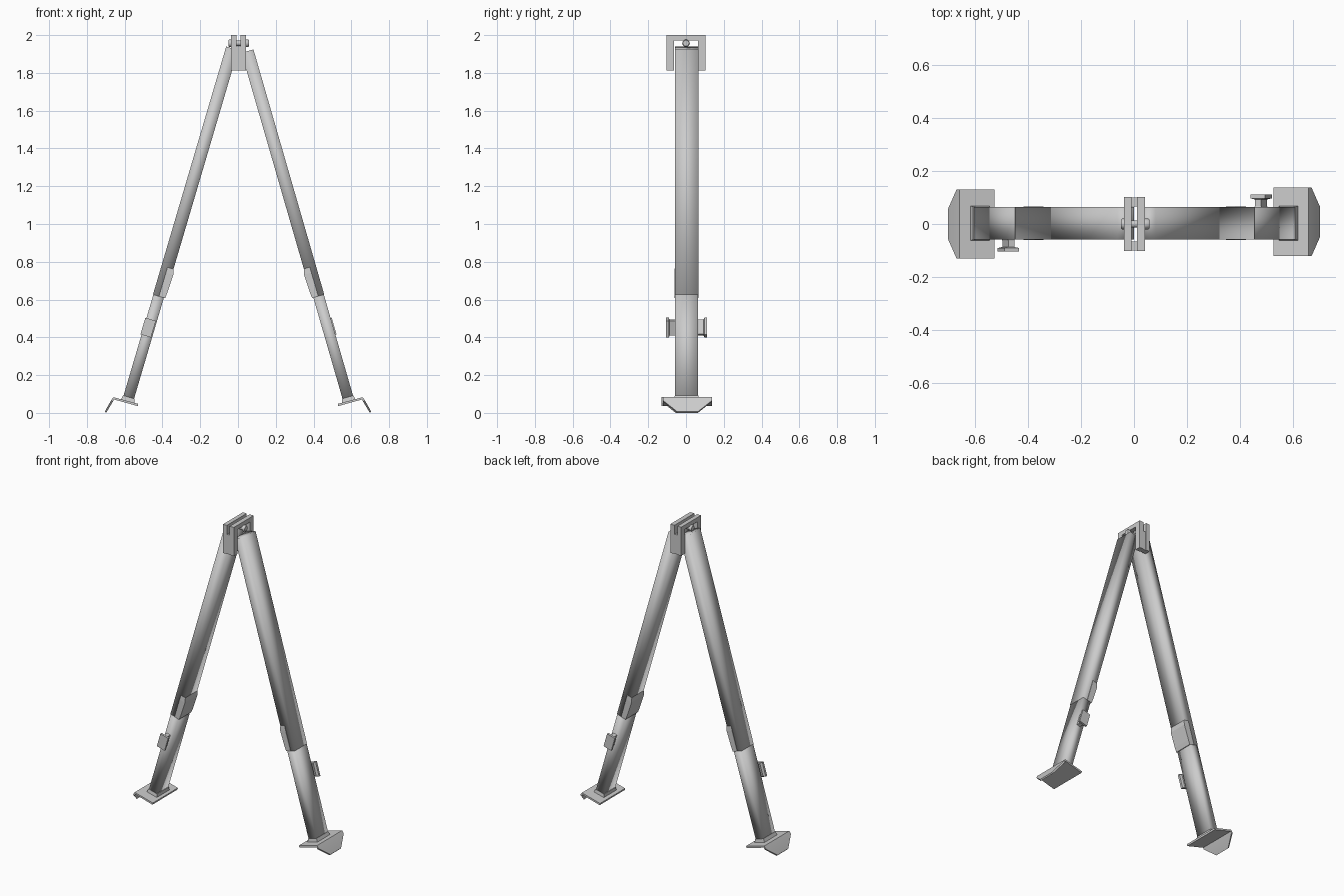
import bpy, bmesh, math
from mathutils import Vector

if "Cube" in bpy.data.objects:
    bpy.data.objects.remove(bpy.data.objects["Cube"])

steel = bpy.data.materials.new("grey steel")
steel.diffuse_color = (0.6, 0.6, 0.6, 1)
steel.use_nodes = True
steel.node_tree.nodes["Principled BSDF"].inputs["Base Color"].default_value = steel.diffuse_color


def finish(bm, name, angle=None):
    bmesh.ops.recalc_face_normals(bm, faces=bm.faces)
    me = bpy.data.meshes.new(name)
    bm.to_mesh(me)
    bm.free()
    ob = bpy.data.objects.new(name, me)
    bpy.context.collection.objects.link(ob)
    me.materials.append(steel)
    if angle:
        bpy.ops.object.select_all(action='DESELECT')
        ob.select_set(True)
        bpy.context.view_layer.objects.active = ob
        bpy.ops.object.shade_smooth_by_angle(angle=math.radians(angle))
    return ob


def loft(name, rings, angle=None):
    """Closed solid through a list of equal-sized point rings."""
    bm = bmesh.new()
    vs = [[bm.verts.new(p) for p in r] for r in rings]
    n = len(vs[0])
    for a, b in zip(vs, vs[1:]):
        for i in range(n):
            bm.faces.new((a[i], a[(i + 1) % n], b[(i + 1) % n], b[i]))
    bm.faces.new(vs[0])
    bm.faces.new(vs[-1])
    return finish(bm, name, angle)


def box(name, lo, hi):
    ring = lambda z: [(lo[0], lo[1], z), (hi[0], lo[1], z), (hi[0], hi[1], z), (lo[0], hi[1], z)]
    return loft(name, [ring(lo[2]), ring(hi[2])])


def leg(side, label, foot, top, yc):
    """One leg; side -1 is left, +1 is right (turned half round)."""
    base = Vector((foot[0], 0, foot[1]))
    axis = Vector((top[0], 0, top[1])) - base
    length = axis.length
    axis.normalize()
    out = Vector((side * axis.z, 0, -side * axis.x))

    def pt(s, t, y):
        return base + axis * s + out * t + Vector((0, yc + y, 0))

    def section(s, t0, t1, w):
        return [pt(s, t0, -w), pt(s, t1, -w), pt(s, t1, w), pt(s, t0, w)]

    # Rectangular upper tube and slimmer lower tube
    loft(label + "_upper_leg", [section(0.56, -0.033, 0.033, 0.062), section(length, -0.033, 0.033, 0.062)], 180)
    loft(label + "_lower_leg", [section(0, -0.027, 0.031, 0.061), section(0.6, -0.027, 0.031, 0.061)], 180)
    # Tapered lip on the inner face where the tubes meet
    loft(label + "_sleeve_lip", [section(0.56, -0.034, 0, 0.064), section(0.59, -0.037, 0, 0.064),
                                 section(0.69, -0.041, 0, 0.064), section(0.72, -0.033, 0, 0.062)])

    # Locking knob: waisted stem with a flat head
    def knob(y, hs, ht):
        c = 0.385
        return [pt(c + a * hs, 0.008 + b * ht, side * y) for a, b in ((-1, -1), (1, -1), (1, 1), (-1, 1))]
    loft(label + "_lock_knob", [knob(0.05, 0.045, 0.016), knob(0.066, 0.04, 0.012), knob(0.09, 0.04, 0.012),
                                knob(0.094, 0.046, 0.029), knob(0.108, 0.046, 0.029)])

    # Foot: tilted plate bent down into a tapered spade
    yf = yc + (0.005 if side > 0 else -0.003)
    rows = [(0.528, 0.048, 0.13), (0.66, 0.083, 0.13), (0.672, 0.066, 0.13), (0.705, 0.007, 0.055)]
    rings = []
    for i, (x, z, w) in enumerate(rows):
        dx, dz = ((0.003, -0.012), (-0.003, -0.012), (-0.01, -0.006), (-0.007, -0.007))[i]
        rings.append([(side * x, yf - w, z), (side * x, yf + w, z),
                      (side * (x + dx), yf + w, z + dz), (side * (x + dx), yf - w, z + dz)])
    loft(label + "_foot_spade", rings, 30)
    # Collar joining leg and foot
    loft(label + "_foot_collar", [section(-0.022, -0.038, 0.038, 0.066), section(0.003, -0.03, 0.034, 0.062)])


leg(-1, "left", (-0.577, 0.08), (-0.031, 1.93), 0.003)
leg(1, "right", (0.58, 0.08), (0.05, 1.915), 0.003)

# Hinge head: two inverted-U plates joined low down on each side
for name, x0, x1 in (("left", -0.037, -0.009), ("right", 0.012, 0.042)):
    box(name + "_head_bar", (x0, -0.103, 1.972), (x1, 0.103, 2.0))
    for end, y0, y1 in (("front", -0.103, -0.064), ("back", 0.064, 0.103)):
        box(name + "_head_arm_" + end, (x0, y0, 1.812), (x1, y1, 1.974))
for end, y0, y1 in (("front", -0.1, -0.066), ("back", 0.066, 0.1)):
    box("head_web_" + end, (-0.03, y0, 1.812), (0.035, y1, 1.94))


# Hinge bolt through the head
def circle(x, r):
    return [(x, r * math.cos(i * math.tau / 12), 1.957 + r * math.sin(i * math.tau / 12)) for i in range(12)]


loft("hinge_bolt", [circle(-0.05, 0.016), circle(-0.045, 0.02), circle(-0.036, 0.02), circle(-0.034, 0.014),
                    circle(0.04, 0.014), circle(0.042, 0.02), circle(0.054, 0.02), circle(0.059, 0.016)], 40)
